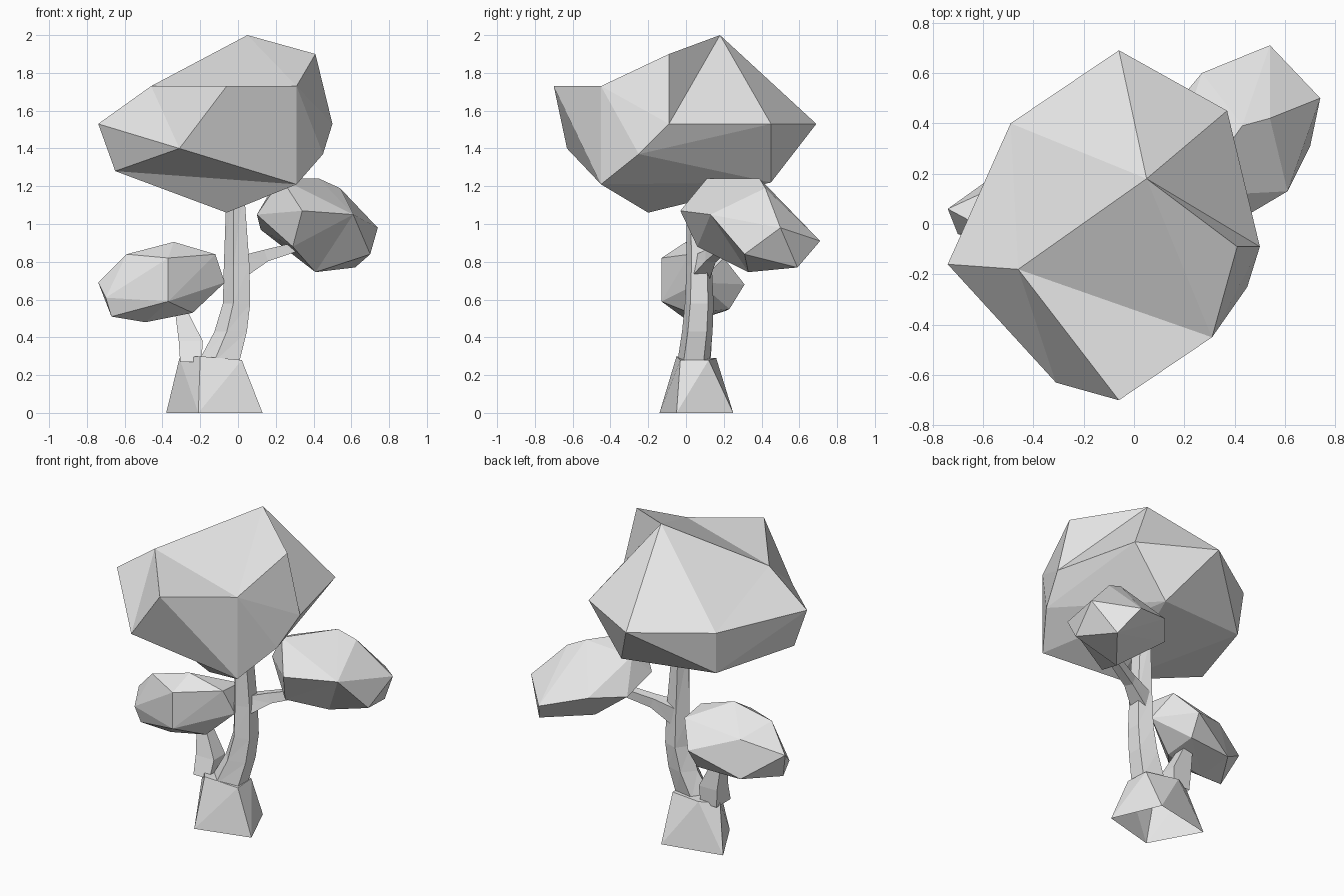
import bpy
import bmesh
import math
from mathutils import Vector

default_cube = bpy.data.objects.get("Cube")
if default_cube:
    bpy.data.objects.remove(default_cube, do_unlink=True)

# One plain colour for the whole tree
grey = bpy.data.materials.new("light_grey")
grey.use_nodes = True
colour = (.8, .8, .8, 1)
grey.diffuse_color = colour
grey.node_tree.nodes["Principled BSDF"].inputs["Base Color"].default_value = colour


def finish(name, bm):
    """Turn a bmesh into a flat shaded object with outward normals."""
    bmesh.ops.recalc_face_normals(bm, faces=bm.faces[:])
    mesh = bpy.data.meshes.new(name)
    bm.to_mesh(mesh)
    bm.free()
    mesh.materials.append(grey)
    part = bpy.data.objects.new(name, mesh)
    bpy.context.scene.collection.objects.link(part)
    return part


def faceted_lump(name, corners, dents=(), open_base=False):
    """Wrap a faceted skin around corners, then dent it by turning ridges."""
    bm = bmesh.new()
    points = [bm.verts.new(corner) for corner in corners]
    bmesh.ops.convex_hull(bm, input=points)
    bmesh.ops.recalc_face_normals(bm, faces=bm.faces[:])
    for first, second in dents:
        ridge = bm.edges.get((points[first], points[second]))
        if ridge:
            bmesh.utils.edge_rotate(ridge, True)
    if open_base:
        base = [face for face in bm.faces if face.calc_center_median().z < .01]
        bmesh.ops.delete(bm, geom=base, context="FACES")
    loose = [vert for vert in bm.verts if not vert.link_faces]
    bmesh.ops.delete(bm, geom=loose, context="VERTS")
    return finish(name, bm)


def limb(name, stations, sides=5, turn=0.0, level=False):
    """Loft a low-poly limb through (centre, radius across, radius deep)."""
    bm = bmesh.new()
    rings = []
    for index, (centre, across, deep) in enumerate(stations):
        centre = Vector(centre)
        before = Vector(stations[max(index - 1, 0)][0])
        after = Vector(stations[min(index + 1, len(stations) - 1)][0])
        # Level limbs keep horizontal rings, the others follow their path
        along = Vector((0, 0, 1)) if level else (after - before).normalized()
        side = Vector((0, 1, 0)).cross(along).normalized()
        front = along.cross(side)
        ring = []
        for step in range(sides):
            angle = turn + math.tau * step / sides
            offset = side * across * math.cos(angle) + front * deep * math.sin(angle)
            ring.append(bm.verts.new(centre + offset))
        rings.append(ring)
    for lower, upper in zip(rings, rings[1:]):
        for step in range(sides):
            following = (step + 1) % sides
            # Split every panel so that it stays flat
            bm.faces.new((lower[step], lower[following], upper[following]))
            bm.faces.new((lower[step], upper[following], upper[step]))
    return finish(name, bm)


# Flared foot shared by both stems, open underneath
faceted_lump("trunk_foot", [
    (-.38, .17, 0), (-.21, -.14, 0), (.13, -.05, 0), (0, .25, 0),
    (-.31, .1, .29), (-.2, -.05, .3), (.02, -.03, .28), (.01, .12, .28), (-.2, .16, .29),
], open_base=True)

# Main stem, leaning and narrowing upwards
limb("main_stem", [
    ((-.09, .04, .27), .12, .09),
    ((-.03, .06, .43), .095, .085),
    ((0, .07, .58), .08, .08),
    ((0, .07, .78), .075, .07),
    ((-.01, .06, 1.2), .05, .06),
], turn=math.pi / 5, level=True)

# Short stem carrying the low crown
limb("low_stem", [
    ((-.25, .06, .27), .08, .1),
    ((-.25, .08, .38), .09, .08),
    ((-.32, .1, .6), .03, .035),
], sides=4, turn=math.pi / 4, level=True)

# Side branch reaching into the middle crown
limb("side_branch", [
    ((.01, .08, .77), .08, .07),
    ((.14, .13, .83), .045, .04),
    ((.38, .22, .9), .03, .035),
], sides=4, turn=math.pi / 4)

# Large crown on top
faceted_lump("top_crown", [
    # roof
    (.05, .18, 2), (.41, -.09, 1.9), (.31, -.45, 1.73),
    (-.06, -.7, 1.73), (-.46, -.18, 1.73),
    # widest ring
    (-.74, -.16, 1.53), (-.49, .4, 1.53), (-.06, .69, 1.53),
    (.37, .45, 1.53), (.5, -.09, 1.53),
    # underside
    (-.31, -.63, 1.4), (.45, -.25, 1.37), (-.65, -.16, 1.28),
    (.31, -.45, 1.21), (-.47, .37, 1.26), (.14, .45, 1.22), (-.06, -.2, 1.06),
], dents=[(1, 3), (0, 3), (1, 8), (1, 11), (10, 2), (10, 16), (3, 5), (0, 5)])

# Middle crown on the side branch
faceted_lump("middle_crown", [
    # roof
    (.23, .11, 1.24), (.43, .39, 1.24), (.54, .42, 1.19), (.17, .3, 1.17),
    # widest ring
    (.34, -.03, 1.07), (.61, .13, 1.05), (.74, .5, .98), (.54, .71, .91),
    (.27, .6, .99), (.12, .42, .97), (.1, .2, 1.05),
    # underside
    (.29, .06, .88), (.7, .31, .84), (.62, .59, .77), (.41, .33, .745),
], dents=[(11, 12)])

# Low crown on the short stem
faceted_lump("low_crown", [
    # roof
    (-.34, 0, .905), (-.59, -.02, .84), (-.12, .02, .84),
    (-.13, .2, .82), (-.5, .17, .77), (-.37, -.13, .82),
    # widest ring
    (-.74, .06, .69), (-.7, -.04, .61), (-.07, .07, .69),
    (-.23, .31, .68), (-.37, -.13, .59),
    # underside
    (-.67, -.02, .51), (-.53, .21, .54), (-.49, .02, .48),
    (-.24, .02, .53), (-.24, .23, .55),
])
